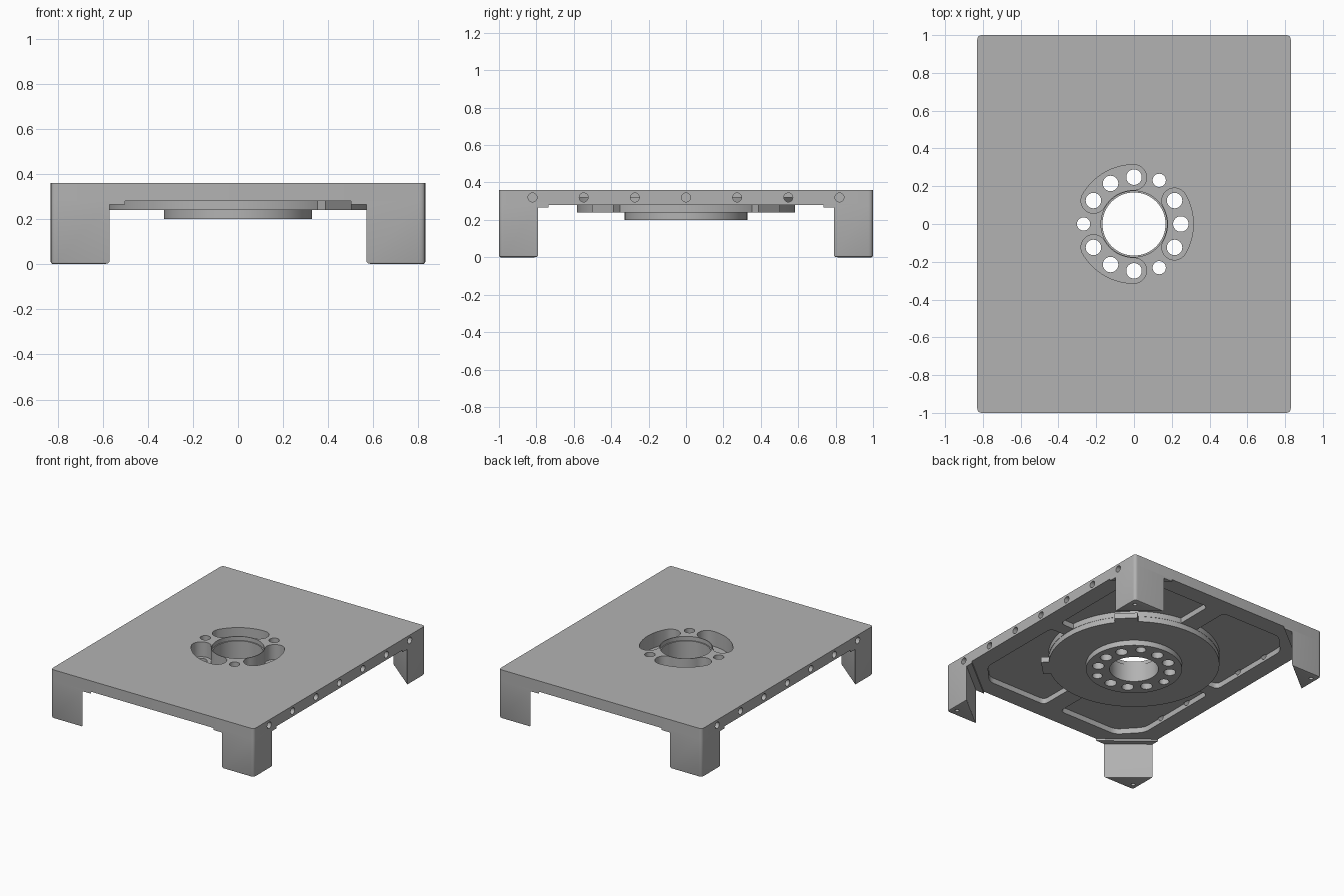
import bpy, bmesh
from math import sin, cos, pi, radians
from mathutils import Matrix, Vector

cube = bpy.data.objects.get("Cube")
if cube:
    bpy.data.objects.remove(cube, do_unlink=True)

GREY = (0.45, 0.45, 0.45, 1)
grey = bpy.data.materials.new("satin grey")
grey.diffuse_color = GREY
grey.use_nodes = True
grey.node_tree.nodes["Principled BSDF"].inputs["Base Color"].default_value = GREY

HALF_X, HALF_Y, TOP, UNDER = 0.83, 1.0, 0.36, 0.28
QUADRANTS = [(1, 1), (-1, 1), (-1, -1), (1, -1)]


def arc(cx, cy, r, a0, a1, n):
    """Points along an arc, angles in degrees."""
    return [(cx + r * cos(radians(a0 + (a1 - a0) * i / n)),
             cy + r * sin(radians(a0 + (a1 - a0) * i / n))) for i in range(n + 1)]


def circle(cx, cy, r, n=32):
    return arc(cx, cy, r, 0, 360, n)[:-1]


def prisms(name, outlines, z0, z1, matrix=Matrix()):
    """One object made of outlines extruded from z0 to z1."""
    bm = bmesh.new()
    for pts in outlines:
        low = [bm.verts.new((x, y, z0)) for x, y in pts]
        high = [bm.verts.new((x, y, z1)) for x, y in pts]
        bm.faces.new(low[::-1])
        bm.faces.new(high)
        for i in range(len(pts)):
            j = (i + 1) % len(pts)
            bm.faces.new((low[i], low[j], high[j], high[i]))
    bm.transform(matrix)
    bmesh.ops.recalc_face_normals(bm, faces=bm.faces)
    mesh = bpy.data.meshes.new(name)
    bm.to_mesh(mesh)
    bm.free()
    mesh.materials.append(grey)
    obj = bpy.data.objects.new(name, mesh)
    bpy.context.collection.objects.link(obj)
    return obj


def bake(obj):
    """Replace the mesh by the result of its modifiers."""
    graph = bpy.context.evaluated_depsgraph_get()
    mesh = bpy.data.meshes.new_from_object(obj.evaluated_get(graph))
    obj.modifiers.clear()
    obj.data = mesh


def cut(obj, cutters):
    for c in cutters:
        mod = obj.modifiers.new("cut", 'BOOLEAN')
        mod.operation, mod.solver, mod.object = 'DIFFERENCE', 'EXACT', c
    bake(obj)


def round_corners(pts, r, n=4):
    """Round every corner of a convex outline."""
    out = []
    for i, p in enumerate(pts):
        p = Vector(p)
        a = p + (Vector(pts[i - 1]) - p).normalized() * r
        b = p + (Vector(pts[(i + 1) % len(pts)]) - p).normalized() * r
        for k in range(n + 1):
            t = k / n
            out.append(tuple(a * (1 - t) ** 2 + p * 2 * t * (1 - t) + b * t * t))
    return out


def mirror(pts, sx, sy):
    pts = [(x * sx, y * sy) for x, y in pts]
    return pts if sx * sy > 0 else pts[::-1]


# Cutters for the centre bore, bolt circle and kidney pockets
bore = prisms("bore_cutter", [circle(0, 0, 0.167, 64)], 0.1, 0.5)
bore_lip = prisms("bore_lip_cutter", [circle(0, 0, 0.175, 64)], 0.33, 0.5)
bolts = prisms("bolt_cutter", [
    circle(*[(0.267 if i % 4 == 2 else 0.248) * f(i * pi / 6) for f in (cos, sin)],
           0.035 if i % 4 == 2 else 0.041) for i in range(12)], 0.1, 0.5)


def kidney(mid, ring=0.247, r=0.067):
    a, b = mid - 30, mid + 30
    ends = [(ring * cos(radians(t)), ring * sin(radians(t))) for t in (a, b)]
    return (arc(0, 0, ring + r, a, b, 20) + arc(*ends[1], r, b, b + 180, 14)[1:]
            + arc(0, 0, ring - r, b, a, 20)[1:] + arc(*ends[0], r, a + 180, a + 360, 14)[1:-1])


kidneys = prisms("kidney_cutter", [kidney(m) for m in (0, 120, 240)], 0.25, 0.5)

# Cutters for the four underside pockets, kept clear of the hub
pocket = round_corners([(0.07, 0.05), (0.7, 0.05), (0.7, 0.72), (0.56, 0.87), (0.07, 0.87)], 0.04)
pockets = prisms("pocket_cutter", [mirror(pocket, *q) for q in QUADRANTS], 0.2, 0.32)
hub_keep = prisms("hub_keep", [circle(0, 0, 0.585, 96)], 0.1, 0.5)
cut(pockets, [hub_keep])

# Cutters for the screw holes along both long edges
holes = []
for s in (1, -1):
    turn = Matrix.Translation((s * 0.78, 0, 0.32)) @ Matrix.Rotation(pi / 2, 4, 'Y')
    holes.append(prisms("edge_hole_cutter",
                        [circle(0, y * 0.2735, 0.024, 20) for y in range(-3, 4)],
                        -0.09, 0.09, turn))

# Top plate
plate_outline = round_corners([(-HALF_X, -HALF_Y), (HALF_X, -HALF_Y),
                               (HALF_X, HALF_Y), (-HALF_X, HALF_Y)], 0.025)
plate = prisms("top_plate", [plate_outline], UNDER, TOP)
cut(plate, [pockets, *holes, bore, bore_lip, bolts, kidneys])

# Hub disc and lower flange
disc = prisms("hub_disc", [circle(0, 0, 0.583, 96)], 0.24, UNDER)
cut(disc, [bore, bolts, kidneys])
flange = prisms("hub_flange", [circle(0, 0, 0.328, 64)], 0.2, 0.24)
cut(flange, [bore, bolts])
parts = [plate, disc, flange]

# Two locating tabs on the hub rim
for name, angle in (("hub_tab_back", 45), ("hub_tab_front", -45)):
    parts.append(prisms(name, [[(0.56, -0.08), (0.63, -0.08), (0.63, 0.08), (0.56, 0.08)]],
                        0.24, UNDER, Matrix.Rotation(radians(angle), 4, 'Z')))

# Corner legs: triangular posts with a flared ledge under the plate
corner = round_corners([(HALF_X, 0.9), (HALF_X, HALF_Y), (0.7, HALF_Y)], 0.025)[5:10]
feet = prisms("foot_hole_cutter", [circle(0.785 * x, 0.945 * y, 0.014, 16)
                                   for x, y in QUADRANTS], -0.1, 0.08)
for sx, sy in QUADRANTS:
    side = ("back" if sy > 0 else "front") + ("_left" if sx > 0 else "_right")
    post = [(HALF_X, 0.79)] + corner + [(0.57, HALF_Y)]
    leg = prisms(side + "_leg", [mirror(post, sx, sy)], 0, UNDER)
    bevel = leg.modifiers.new("foot bevel", 'BEVEL')
    bevel.width, bevel.segments, bevel.limit_method = 0.01, 2, 'WEIGHT'
    weight = leg.data.attributes.new("bevel_weight_edge", 'FLOAT', 'EDGE')
    for e in leg.data.edges:
        weight.data[e.index].value = float(all(leg.data.vertices[v].co.z < 0.01
                                               for v in e.vertices))
    bake(leg)
    cut(leg, [feet])
    flare = [(HALF_X, 0.735)] + corner + [(0.5, HALF_Y)]
    ledge = prisms(side + "_ledge", [mirror(flare, sx, sy)], 0.265, UNDER)
    parts += [leg, ledge]

# Remove the cutters and shade curved walls smooth
for c in [bore, bore_lip, bolts, kidneys, pockets, hub_keep, feet, *holes]:
    bpy.data.objects.remove(c, do_unlink=True)
bpy.ops.object.select_all(action='DESELECT')
for p in parts:
    p.select_set(True)
bpy.context.view_layer.objects.active = plate
bpy.ops.object.shade_smooth_by_angle(angle=radians(30))
